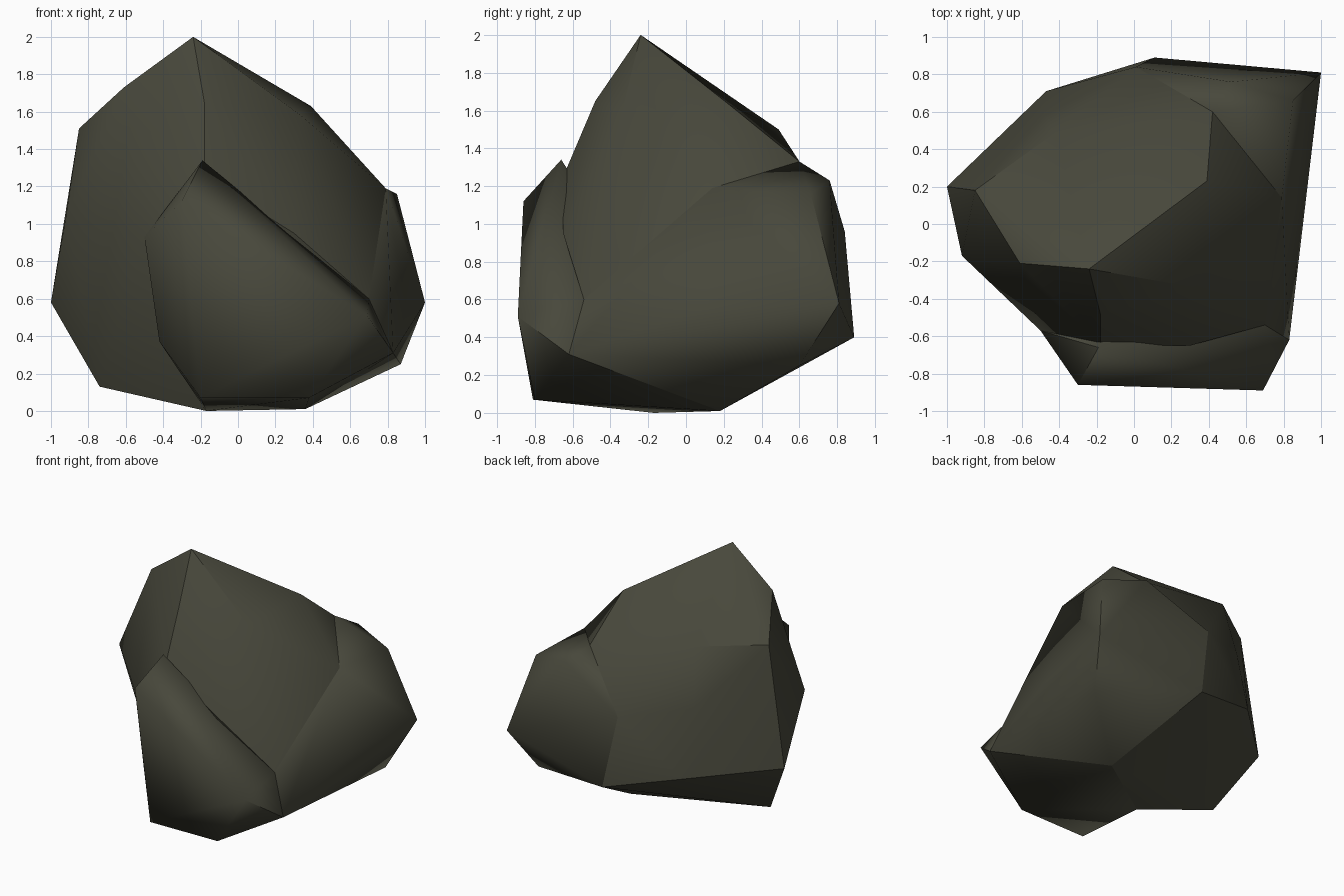
import bpy, bmesh, math

if "Cube" in bpy.data.objects:
    bpy.data.objects.remove(bpy.data.objects["Cube"])

stone = bpy.data.materials.new("dark olive stone")
stone.diffuse_color = (0.064, 0.064, 0.044, 1)
stone.use_nodes = True
stone.node_tree.nodes["Principled BSDF"].inputs["Base Color"].default_value = stone.diffuse_color


def chunk(name, corners, sharp):
    """Faceted rock chunk: convex hull around its corner points."""
    bm = bmesh.new()
    for c in corners:
        bm.verts.new(c)
    res = bmesh.ops.convex_hull(bm, input=bm.verts)
    junk = {v for v in res["geom_interior"] + res["geom_unused"]
            if isinstance(v, bmesh.types.BMVert)}
    bmesh.ops.delete(bm, geom=list(junk), context='VERTS')
    bmesh.ops.recalc_face_normals(bm, faces=bm.faces)
    me = bpy.data.meshes.new(name)
    bm.to_mesh(me)
    bm.free()
    me.materials.append(stone)
    ob = bpy.data.objects.new(name, me)
    bpy.context.collection.objects.link(ob)
    bpy.ops.object.select_all(action='DESELECT')
    ob.select_set(True)
    bpy.context.view_layer.objects.active = ob
    bpy.ops.object.shade_smooth_by_angle(angle=math.radians(sharp))


# Main boulder with the peak
chunk("main_boulder", [
    (-.24, -.24, 2), (-.61, -.21, 1.73), (-.85, .18, 1.51),
    (-.18, -.48, 1.65), (.33, -.34, 1.585), (.39, .23, 1.63),
    (-.42, .49, 1.5), (.42, .6, 1.33), (.79, .14, 1.19),
    (.7, -.54, .6), (.3, -.65, .95), (-.18, -.65, 1.25),
    (-.5, -.57, .93), (-.92, -.17, 1.04), (-1, .2, .58),
    (-.48, .58, 1.06), (.01, .84, .96), (-.47, .71, .55),
    (-.74, 0, .13), (.11, .89, .40), (-.17, -.17, 0),
    (.36, .18, .01)], 32)

# Slab leaning on the front
chunk("front_slab", [
    (-.19, -.66, 1.34), (-.5, -.57, .93), (-.42, -.58, .37),
    (-.3, -.86, 1.12), (.69, -.89, .51), (.7, -.54, .6),
    (.83, -.62, .31), (.38, -.8, .07), (-.2, -.81, .07),
    (-.17, -.17, 0), (.36, .18, .01), (.2, -.3, .7)], 62)

# Shoulder at the back right
chunk("back_right_shoulder", [
    (.85, .66, 1.16), (.52, .76, 1.23), (.42, .6, 1.33),
    (.79, .14, 1.19), (.7, -.54, .6), (.83, -.62, .31),
    (.9, .1, .55), (1, .81, .58), (.87, .6, .25),
    (.11, .89, .40), (.01, .84, .96), (.36, .18, .01)], 62)
